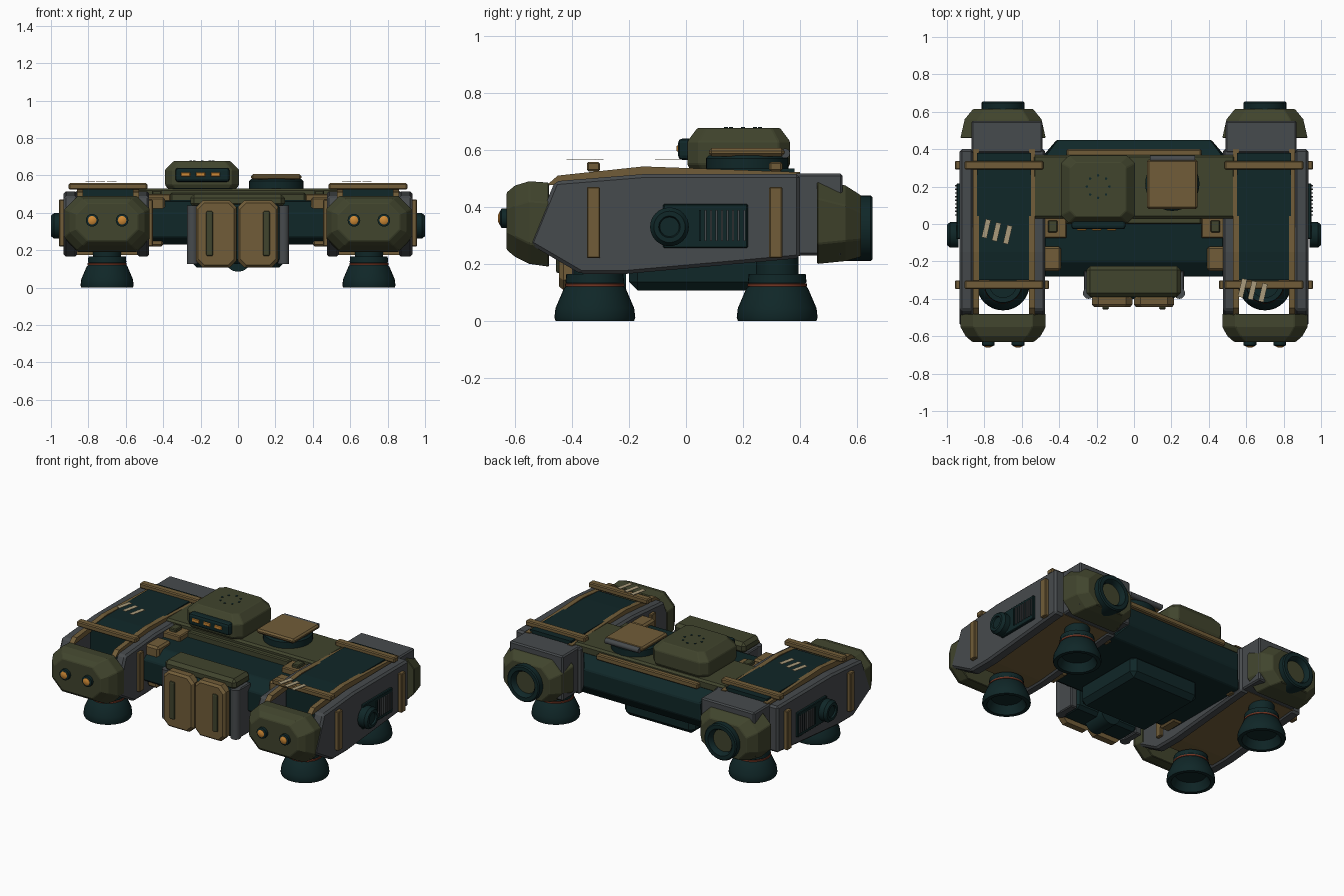
import bpy, bmesh, math
from mathutils import Matrix, Vector

def mat(name, c):
    m = bpy.data.materials.new(name)
    m.diffuse_color = (*c, 1)
    return m

TEAL = mat("dark_teal", (0.005, 0.020, 0.021))
GREY = mat("slate_grey", (0.062, 0.069, 0.074))
GREEN = mat("olive_green", (0.052, 0.058, 0.026))
TAN = mat("tan", (0.165, 0.108, 0.040))
AMBER = mat("amber", (0.62, 0.25, 0.035))
RED = mat("rust_red", (0.17, 0.035, 0.016))
CREAM = mat("cream", (0.40, 0.33, 0.20))

def finish(bm, name, m, bevel=0, seg=1, smooth=False):
    bmesh.ops.recalc_face_normals(bm, faces=bm.faces)
    me = bpy.data.meshes.new(name)
    bm.to_mesh(me)
    bm.free()
    me.materials.append(m)
    ob = bpy.data.objects.new(name, me)
    bpy.context.collection.objects.link(ob)
    if bevel:
        mod = ob.modifiers.new("bevel", 'BEVEL')
        mod.width, mod.segments = bevel, seg
        mod.limit_method = 'ANGLE'
    if smooth:
        bpy.ops.object.select_all(action='DESELECT')
        ob.select_set(True)
        bpy.context.view_layer.objects.active = ob
        bpy.ops.object.shade_smooth_by_angle(angle=math.radians(35))
    return ob

def box(name, m, x, y, z, bevel=0, seg=1):
    """Box from (min, max) ranges."""
    bm = bmesh.new()
    bmesh.ops.create_cube(bm, size=1)
    for v in bm.verts:
        v.co = Vector([(a + b) / 2 + c * abs(b - a) for c, (a, b) in zip(v.co, (x, y, z))])
    return finish(bm, name, m, bevel, seg)

def loft(name, m, loops, bevel=0):
    """Skin a row of equal-length point loops and cap both ends."""
    bm = bmesh.new()
    rings = [[bm.verts.new(p) for p in l] for l in loops]
    n = len(rings[0])
    for a, b in zip(rings, rings[1:]):
        for i in range(n):
            bm.faces.new((a[i], a[(i + 1) % n], b[(i + 1) % n], b[i]))
    bm.faces.new(rings[0])
    bm.faces.new(rings[-1])
    return finish(bm, name, m, bevel)

def prism(name, m, yz, x0, x1, bevel=0):
    return loft(name, m, [[(x, y, z) for y, z in yz] for x in (x0, x1)], bevel)

def lathe(name, m, prof, loc, axis='Z', n=32):
    """Spin (radius, height) points around an axis."""
    bm = bmesh.new()
    rings = []
    for r, h in prof:
        rings.append([bm.verts.new((r * math.cos(2 * math.pi * i / n), r * math.sin(2 * math.pi * i / n), h))
                      for i in range(n)])
    for a, b in zip(rings, rings[1:]):
        for i in range(n):
            bm.faces.new((a[i], a[(i + 1) % n], b[(i + 1) % n], b[i]))
    bm.faces.new(rings[0])
    bm.faces.new(rings[-1])
    rot = {'Z': Matrix(), 'X': Matrix.Rotation(math.pi / 2, 4, 'Y'), '-X': Matrix.Rotation(-math.pi / 2, 4, 'Y'),
           'Y': Matrix.Rotation(-math.pi / 2, 4, 'X'), '-Y': Matrix.Rotation(math.pi / 2, 4, 'X')}[axis]
    bm.transform(Matrix.Translation(loc) @ rot)
    return finish(bm, name, m, smooth=True)

def octagon(cx, hw, y, z0, z1, ch):
    h = [(-hw + ch, z0), (hw - ch, z0), (hw, z0 + ch), (hw, z1 - ch),
         (hw - ch, z1), (-hw + ch, z1), (-hw, z1 - ch), (-hw, z0 + ch)]
    return [(cx + a, y, z) for a, z in h]

# ---- side pods, built once per side ----
PANEL = [(-0.55, 0.27), (-0.46, 0.49), (-0.15, 0.515), (0.40, 0.515),
         (0.40, 0.22), (-0.21, 0.165), (-0.37, 0.165)]
for s, side in ((-1, "left"), (1, "right")):
    def X(a, b):
        return tuple(sorted((s * a, s * b)))
    cx = 0.70 * s
    # armour: vertical plate plus sloped shoulder
    prism(side + "_outer_armour", GREY, PANEL, s * 0.86, s * 0.932, 0.012)
    prism(side + "_inner_armour", GREY, PANEL, s * 0.475, s * 0.54, 0.012)
    prism(side + "_pod_core", TEAL, [(-0.30, 0.20), (-0.30, 0.525), (-0.15, 0.535), (0.38, 0.535), (0.38, 0.24)],
          s * 0.55, s * 0.84)
    prism(side + "_pod_floor", TAN, [(-0.32, 0.175), (-0.32, 0.20), (0.40, 0.25), (0.40, 0.228), (-0.21, 0.175)],
          s * 0.53, s * 0.87)
    # top rails and crossbars
    for x in (0.545, 0.845):
        prism(side + "_top_rail", TAN, [(-0.49, 0.475), (-0.45, 0.51), (-0.15, 0.542), (0.40, 0.522), (0.40, 0.49),
              (-0.15, 0.505)], s * (x - 0.016), s * (x + 0.016))
    for y in (-0.325, 0.315):
        box(side + "_crossbar", TAN, X(0.485, 0.905), (y - 0.023, y + 0.023), (0.525, 0.558), 0.006)
        box(side + "_outer_strap", TAN, X(0.93, 0.957), (y - 0.023, y + 0.023), (0.22, 0.47), 0.004)
        box(side + "_inner_strap", TAN, X(0.455, 0.48), (y - 0.023, y + 0.023), (0.22, 0.47), 0.004)
    # nose and tail caps
    loft(side + "_nose_cap", GREEN, [octagon(cx, 0.228, -0.48, 0.19, 0.485, 0.07),
         octagon(cx, 0.228, -0.55, 0.20, 0.49, 0.07), octagon(cx, 0.20, -0.60, 0.225, 0.475, 0.07),
         octagon(cx, 0.165, -0.63, 0.25, 0.45, 0.06)], 0.004)
    box(side + "_tail_block", GREY, X(0.49, 0.87), (0.38, 0.55), (0.23, 0.517), 0.008)
    loft(side + "_tail_cap", GREEN, [octagon(cx, 0.228, 0.46, 0.20, 0.50, 0.07),
         octagon(cx, 0.205, 0.56, 0.21, 0.475, 0.07), octagon(cx, 0.16, 0.615, 0.225, 0.44, 0.06)], 0.004)
    lathe(side + "_tail_port", TEAL, [(0.115, -0.05), (0.115, 0.045), (0.108, 0.052), (0.085, 0.052), (0.075, 0.04),
          (0.07, 0.0)], (cx, 0.603, 0.325), 'Y')
    lathe(side + "_tail_port_core", GREEN, [(0.07, 0), (0.07, 0.018)], (cx, 0.603, 0.325), 'Y')
    # headlights
    for x in (-0.08, 0.08):
        lathe(side + "_headlight_ring", TEAL, [(0.034, -0.02), (0.034, 0.018), (0.026, 0.022)],
              (cx + x, -0.63, 0.36), '-Y', 20)
        lathe(side + "_headlight", AMBER, [(0.025, 0), (0.023, 0.024), (0.012, 0.03)],
              (cx + x, -0.63, 0.36), '-Y', 20)
    # side vent with slats and round hub
    box(side + "_vent", TEAL, X(0.925, 0.948), (-0.08, 0.217), (0.255, 0.41), 0.004)
    for i in range(9):
        y = 0.045 + i * 0.0195
        box(side + "_vent_slat", GREY if i % 9 else TEAL, X(0.94, 0.956), (y, y + 0.007), (0.28, 0.39))
    lathe(side + "_hub", TEAL, [(0.068, 0), (0.068, 0.045), (0.055, 0.062), (0.038, 0.062), (0.034, 0.052)],
          (s * 0.938, -0.058, 0.33), 'X' if s > 0 else '-X')
    # feet
    for y in (-0.32, 0.32):
        lathe(side + "_foot", TEAL, [(0.09, 0.05), (0.115, 0.0), (0.138, 0.0), (0.142, 0.012), (0.138, 0.045),
              (0.108, 0.115), (0.100, 0.122), (0.100, 0.132), (0.103, 0.137), (0.100, 0.165), (0.075, 0.165),
              (0.075, 0.30)], (cx, y, 0))
        lathe(side + "_foot_ring", RED, [(0.099, 0.119), (0.105, 0.121), (0.105, 0.130), (0.099, 0.132)], (cx, y, 0))
    # inner mounts between pod and body
    box(side + "_mount_box", TAN, X(0.39, 0.51), (-0.25, -0.12), (0.40, 0.485), 0.012)
    box(side + "_mount_leg", TAN, X(0.40, 0.47), (-0.25, -0.12), (0.22, 0.42), 0.01)
    box(side + "_mount_bracket", TAN, X(0.36, 0.54), (-0.075, 0.04), (0.45, 0.50), 0.006)
    box(side + "_bracket_pad", GREEN, X(0.41, 0.46), (-0.045, 0.02), (0.49, 0.52), 0.005)

# painted slanted stripes
for pts in (((-0.79, -0.025), (-0.735, -0.042), (-0.675, -0.057)), ((0.58, -0.342), (0.633, -0.355), (0.69, -0.367))):
    for x, y in pts:
        ob = box("stripe", CREAM, (-0.014, 0.014), (-0.05, 0.05), (0, 0.003))
        ob.location = (x, y, 0.566)
        ob.rotation_euler.z = math.radians(-13)

# ---- central body ----
BODY = [(-0.28, 0.27), (-0.28, 0.40), (-0.20, 0.46), (0.36, 0.485), (0.45, 0.42), (0.45, 0.31), (0.38, 0.23), (-0.22, 0.23)]
loft("central_body", TEAL, [[(x * (0.86 if y > 0.44 else 1), y, z) for y, z in BODY] for x in (-0.48, 0.48)], 0.006)
box("belly", TEAL, (-0.25, 0.25), (-0.20, 0.29), (0.107, 0.25), 0.03)
box("deck", GREEN, (-0.54, 0.54), (0.03, 0.37), (0.47, 0.53), 0.012)
box("deck_front_lip", GREEN, (-0.36, 0.36), (0.0, 0.05), (0.46, 0.505), 0.006)
box("rear_rail", TAN, (-0.36, 0.36), (0.36, 0.40), (0.475, 0.51), 0.006)

# front chest pack with twin doors
box("chest_pack", TEAL, (-0.23, 0.23), (-0.40, -0.24), (0.13, 0.45), 0.02)
box("chest_lid", GREEN, (-0.255, 0.25), (-0.39, -0.225), (0.43, 0.50), 0.02)
lathe("chest_drum", TEAL, [(0.07, 0), (0.07, 0.15)], (0, -0.36, 0.155), 'Y')
for s in (-1, 1):
    lathe("chest_post", GREY, [(0.03, 0.125), (0.03, 0.44)], (0.243 * s, -0.37, 0), n=20)
    box("chest_side", GREY, tuple(sorted((0.22 * s, 0.268 * s))), (-0.36, -0.25), (0.125, 0.44), 0.006)
    c = 0.112 * s - 0.005
    loft("chest_door", TAN, [octagon(c, 0.108, -0.39, 0.108, 0.465, 0.035), octagon(c, 0.108, -0.43, 0.108, 0.465, 0.035),
         octagon(c, 0.096, -0.445, 0.12, 0.453, 0.033)])
    box("door_handle", GREEN, (0.152 * s - 0.018, 0.152 * s + 0.018), (-0.457, -0.44), (0.168, 0.41), 0.012, 2)

# ---- sensor turret ----
box("turret_base", TEAL, (-0.35, -0.03), (0.04, 0.34), (0.52, 0.56))
loft("turret", GREEN, [[(-0.192 + sx * (hw - (ch if k else 0)), 0.185 + sy * (hd - (0 if k else ch)), z)
     for sx, sy, k in ((-1, -1, 0), (-1, -1, 1), (1, -1, 1), (1, -1, 0), (1, 1, 0), (1, 1, 1), (-1, 1, 1), (-1, 1, 0))]
     for hw, hd, z, ch in ((0.185, 0.17, 0.53, 0.04), (0.198, 0.18, 0.55, 0.04), (0.198, 0.18, 0.63, 0.04),
                           (0.15, 0.145, 0.677, 0.03))], 0.004)
box("sensor_window", TEAL, (-0.335, -0.045), (-0.028, 0.03), (0.565, 0.64), 0.015, 2)
for x in (-0.28, -0.2, -0.12):
    box("sensor_light", AMBER, (x - 0.025, x + 0.025), (-0.034, -0.02), (0.594, 0.616), 0.003)
for i in range(8):
    a = i * math.pi / 4
    lathe("turret_vent_hole", TEAL, [(0.007, 0.67), (0.007, 0.680)],
          (-0.192 + 0.06 * math.cos(a), 0.2 + 0.06 * math.sin(a), 0), n=8)

# ---- roof hatch ----
lathe("hatch_drum", TEAL, [(0.145, 0.52), (0.145, 0.57), (0.135, 0.58)], (0.205, 0.215, 0))
box("hatch_lid", TAN, (0.07, 0.34), (0.08, 0.345), (0.577, 0.606), 0.01)
lathe("hatch_hinge", GREY, [(0.017, -0.12), (0.017, 0.12)], (0.205, 0.348, 0.588), 'X', 16)
